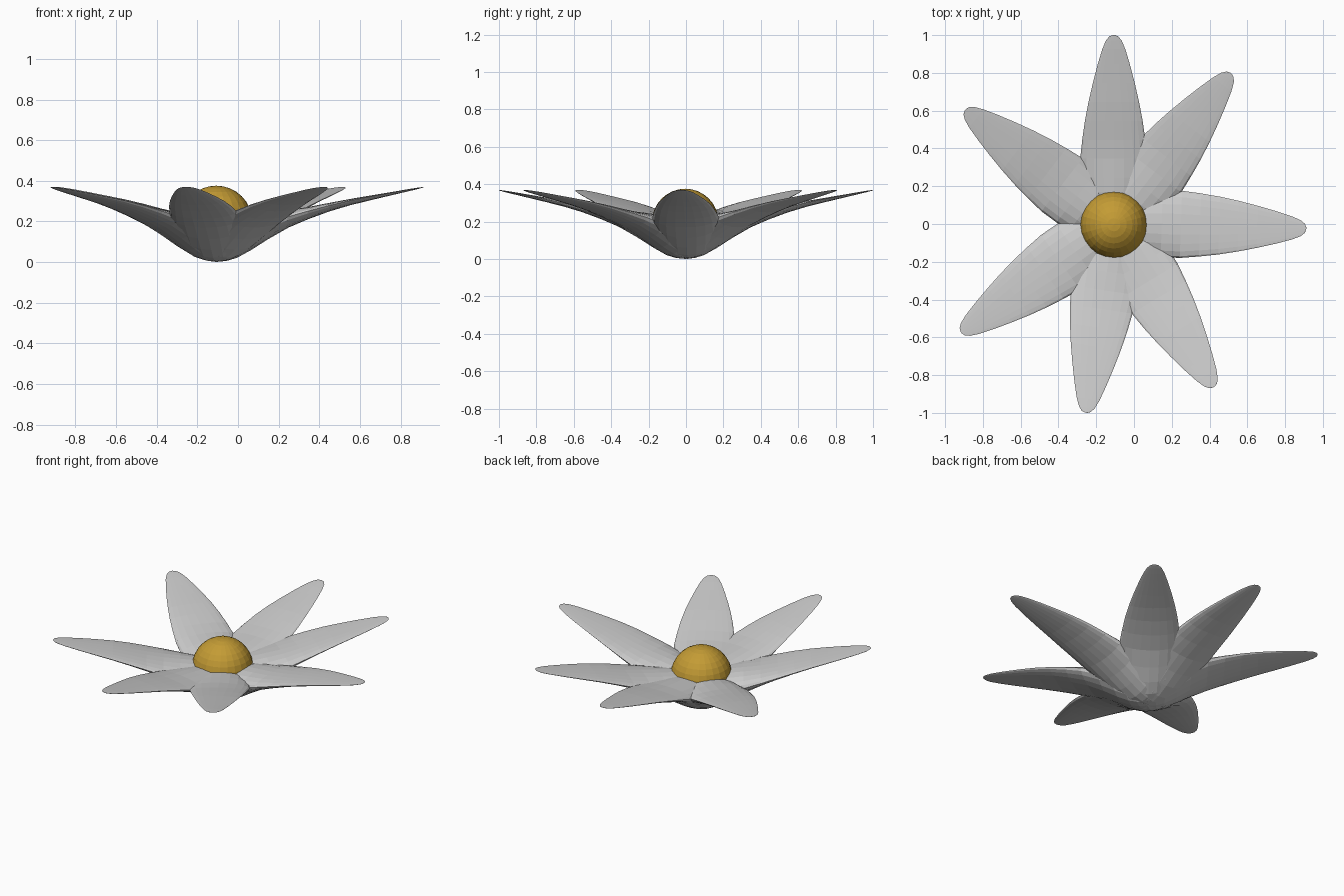
import bpy, bmesh, math
from mathutils import Matrix, Vector

if "Cube" in bpy.data.objects:
    bpy.data.objects.remove(bpy.data.objects["Cube"])

CENTRE = Vector((-0.107, -0.004, 0))
SIDES = 20

# Petal stations: distance from centre, half width, rim height, belly depth, dome height
STATIONS = [
    (-0.10, 0.03, 0.100, 0.030, 0.03), (-0.07, 0.08, 0.105, 0.080, 0.06),
    (0.00, 0.12, 0.120, 0.119, 0.08), (0.05, 0.14, 0.130, 0.124, 0.08),
    (0.10, 0.157, 0.143, 0.122, 0.077), (0.17, 0.169, 0.163, 0.103, 0.075),
    (0.25, 0.176, 0.190, 0.078, 0.056), (0.35, 0.178, 0.222, 0.052, 0.034),
    (0.45, 0.167, 0.251, 0.038, 0.021), (0.55, 0.153, 0.278, 0.028, 0.014),
    (0.65, 0.134, 0.302, 0.022, 0.009), (0.75, 0.111, 0.322, 0.017, 0.006),
    (0.85, 0.085, 0.341, 0.012, 0.004), (0.93, 0.061, 0.356, 0.008, 0.003),
    (0.975, 0.042, 0.364, 0.005, 0.002), (0.997, 0.024, 0.368, 0.003, 0.001),
    (1.004, 0.006, 0.369, 0.001, 0.001),
]


def add_petal(name, angle, length, shift):
    """Loft a leaf-shaped solid: domed top, deep rounded belly at the base."""
    bm = bmesh.new()
    rings = []
    for r, w, z, belly, dome in STATIONS:
        ring = []
        for i in range(SIDES):
            a = 2 * math.pi * i / SIDES
            s = math.sin(a)
            dz = s * (dome if s > 0 else belly)
            ring.append(bm.verts.new((r * length, w * math.cos(a) + shift, z + dz)))
        rings.append(ring)
    for a, b in zip(rings, rings[1:]):
        for i in range(SIDES):
            j = (i + 1) % SIDES
            bm.faces.new((a[i], a[j], b[j], b[i]))
    bm.faces.new(rings[0])
    bm.faces.new(rings[-1])
    bmesh.ops.recalc_face_normals(bm, faces=bm.faces)
    bm.transform(Matrix.Translation(CENTRE) @ Matrix.Rotation(math.radians(angle), 4, 'Z'))
    mesh = bpy.data.meshes.new(name)
    bm.to_mesh(mesh)
    bm.free()
    obj = bpy.data.objects.new(name, mesh)
    bpy.context.collection.objects.link(obj)
    return obj


# Seven unevenly spaced petals: angle, length factor, sideways shift
PETALS = [(90, 1.0, 0), (52.3, 1.01, 0), (-1.9, 1.015, 0.014), (-58.5, 1.005, 0.003),
          (-98.4, 1.002, 0), (-144.8, 0.985, 0), (142.3, 0.99, 0)]
for n, (angle, length, shift) in enumerate(PETALS, 1):
    add_petal(f"petal_{n}", angle, length, shift)

# Round yellow flower centre
bpy.ops.mesh.primitive_uv_sphere_add(segments=24, ring_count=16, radius=0.178,
                                     location=(CENTRE.x, CENTRE.y, 0.198))
ball = bpy.context.object
ball.name = "flower_centre"
yellow = bpy.data.materials.new("yellow")
yellow.diffuse_color = (0.55, 0.33, 0.035, 1)
yellow.use_nodes = True
yellow.node_tree.nodes["Principled BSDF"].inputs["Base Color"].default_value = yellow.diffuse_color
ball.data.materials.append(yellow)
